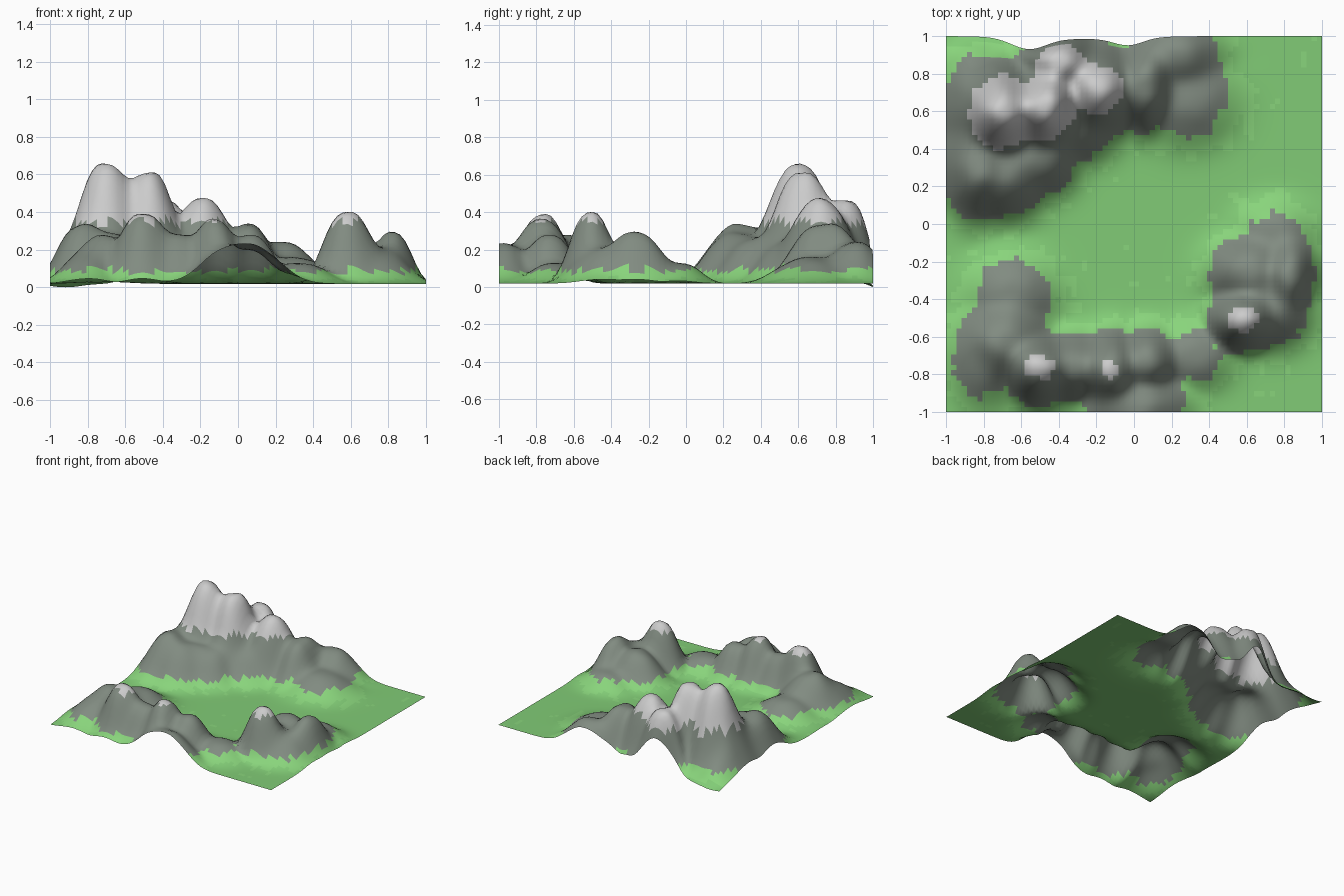
import bpy, bmesh, math
from mathutils import Vector, noise

if "Cube" in bpy.data.objects:
    bpy.data.objects.remove(bpy.data.objects["Cube"])

BASE = 0.018   # height of the flat meadow
CELLS = 72     # grid cells per side

# hills: x, y, height, radius x, radius y
BACK_RANGE = [
    (-.70, .60, .64, .185, .22), (-.47, .63, .60, .17, .20), (-.40, .87, .45, .18, .16),
    (-.19, .72, .45, .20, .21), (.06, .74, .32, .14, .22), (.22, .91, .22, .23, .17),
    (.28, .67, .14, .25, .23), (-.70, .26, .27, .21, .20), (-.85, .30, .29, .15, .24),
    (-.85, .60, .26, .14, .28), (-.34, .53, .22, .23, .18), (-.50, .38, .24, .19, .20),
]
RIGHT_HILL = [
    (.58, -.51, .38, .16, .14), (.83, -.27, .27, .12, .19), (.62, -.25, .23, .21, .17),
    (.72, -.45, .19, .21, .19), (.75, -.04, .11, .19, .15),
]
FRONT_RANGE = [
    (-.51, -.77, .37, .16, .16), (-.69, -.62, .25, .21, .20), (-.65, -.36, .14, .22, .19),
    (-.32, -.76, .26, .19, .16), (-.12, -.77, .34, .14, .18), (.07, -.73, .26, .15, .16),
    (.02, -.97, .215, .25, .16), (.32, -.70, .11, .20, .17), (-.80, -.72, .15, .17, .23),
]
HILLS = BACK_RANGE + RIGHT_HILL + FRONT_RANGE


def bell(t, centre, width):
    return math.exp(-((t - centre) / width) ** 2)


def height(x, y):
    """Blend all hills with a soft maximum."""
    total = 0.0
    for hx, hy, h, rx, ry in HILLS:
        d = math.hypot((x - hx) / rx, (y - hy) / ry)
        total += (h * math.exp(-d ** 2.6)) ** 3
    z = total ** (1 / 3)
    z *= 1 + 0.04 * noise.noise(Vector((x * 9, y * 9, 0)))
    # the back left corner dips to the ground
    return BASE + z - 2 * BASE * bell(x, -.88, .12) * bell(y, 1, .06)


def material(name, color):
    m = bpy.data.materials.new(name)
    m.diffuse_color = (*color, 1)
    m.use_nodes = True
    m.node_tree.nodes["Principled BSDF"].inputs["Base Color"].default_value = m.diffuse_color
    return m


# terrain sheet
bm = bmesh.new()
bmesh.ops.create_grid(bm, x_segments=CELLS, y_segments=CELLS, size=1)
for v in bm.verts:
    x, y = v.co.x, v.co.y
    v.co.z = max(0, height(x, y))
    # wavy back edge
    pull = .06 * bell(x, -.56, .13) + .04 * bell(x, -.03, .11) + .015 * bell(x, -.3, .4)
    v.co.y -= pull * max(0, (y - .8) / .2) ** 2

# colour bands by height: meadow, bright slope, rock, pale summit
for f in bm.faces:
    c = f.calc_center_median()
    z = c.z + .03 * noise.noise(c * 14)
    f.material_index = 0 if z < .035 else 1 if z < .09 else 2 if z < .345 else 3
    f.smooth = True

mesh = bpy.data.meshes.new("terrain")
bm.to_mesh(mesh)
bm.free()
for name, color in [("meadow", (.22, .60, .18)), ("bright_slope", (.25, .66, .20)),
                    ("rock", (.22, .26, .22)), ("summit", (.55, .55, .55))]:
    mesh.materials.append(material(name, color))
terrain = bpy.data.objects.new("terrain", mesh)
bpy.context.collection.objects.link(terrain)
